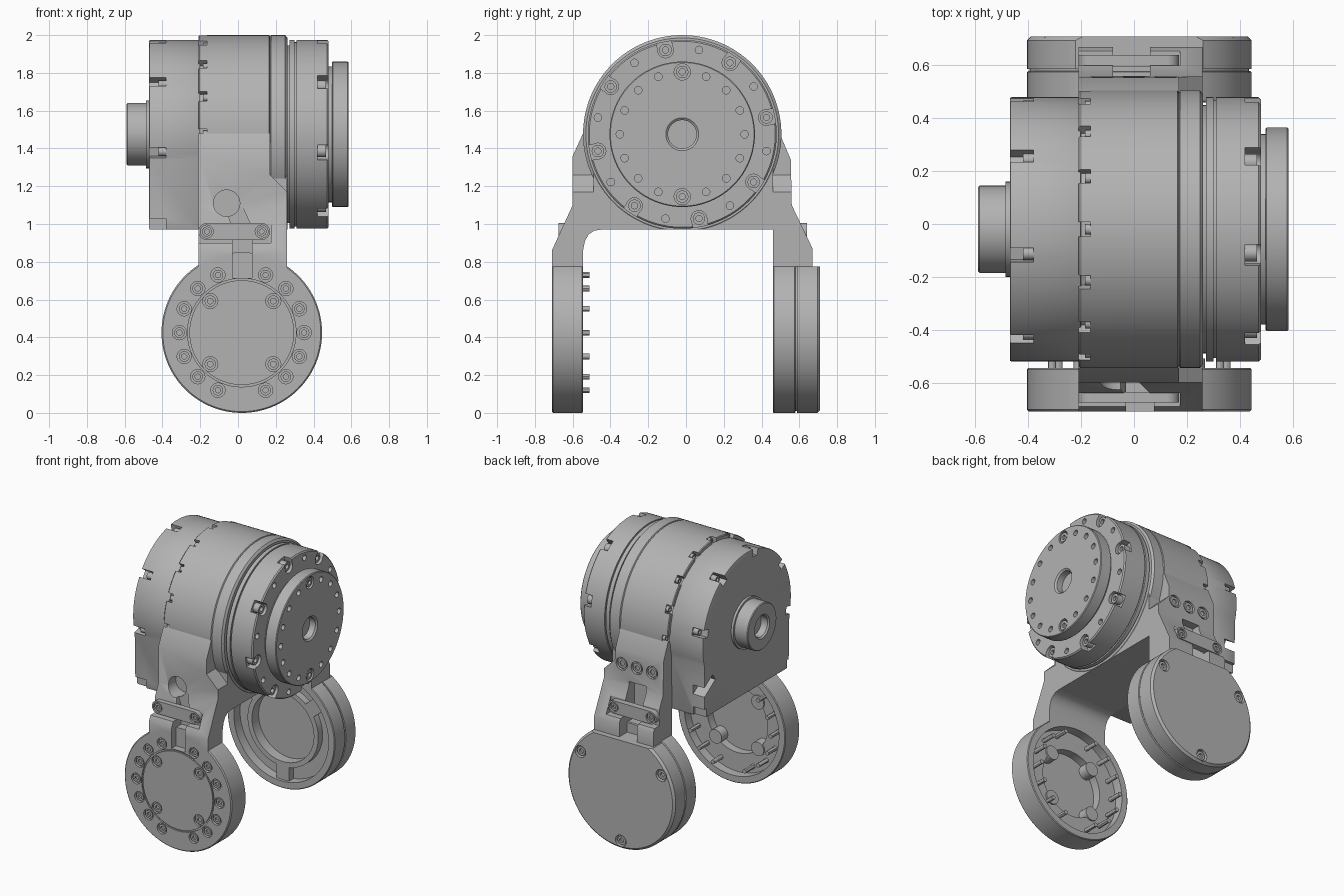
import bpy, bmesh, math
from mathutils import Matrix, Vector

cube = bpy.data.objects.get("Cube")
if cube:
    bpy.data.objects.remove(cube, do_unlink=True)

metal = bpy.data.materials.new("grey metal")
metal.use_nodes = True
GREY = (0.45, 0.45, 0.45, 1)
metal.diffuse_color = GREY
metal.node_tree.nodes["Principled BSDF"].inputs["Base Color"].default_value = GREY

MY, MZ = -0.02, 1.475      # motor axis, along x
JX, JZ, JR = 0.02, 0.425, 0.425  # lower joint discs, axis along y


def place(axis, u, v, w):
    return (w, u, v) if axis == "X" else (u, w, v)


def polar(cu, cv, r, deg):
    a = math.radians(deg)
    return cu + r * math.cos(a), cv + r * math.sin(a)


def lathe(bm, axis, u, v, profile, seg=96):
    """Turn (position, radius) points about an axis."""
    rings = []
    for w, r in profile:
        n = seg if r > 0 else 1
        rings.append([bm.verts.new(place(axis, *polar(u, v, r, 360 * i / seg), w)) for i in range(n)])
    for a, b in zip(rings, rings[1:]):
        for i in range(seg):
            j = (i + 1) % seg
            if len(a) == 1:
                bm.faces.new((a[0], b[i], b[j]))
            elif len(b) == 1:
                bm.faces.new((a[i], a[j], b[0]))
            else:
                bm.faces.new((a[i], a[j], b[j], b[i]))


def rod(bm, axis, u, v, w0, w1, r, seg=20):
    lathe(bm, axis, u, v, [(w0, 0), (w0, r), (w1, r), (w1, 0)], seg)


def bolt(bm, axis, u, v, w0, w1, r):
    mid = (w0 + w1) / 2
    lathe(bm, axis, u, v, [(w0, 0), (w0, r), (w1, r), (w1, r / 2), (mid, r / 2), (mid, 0)], 18)


def prism(bm, axis, points, w0, w1):
    ends = [[bm.verts.new(place(axis, u, v, w)) for u, v in points] for w in (w0, w1)]
    for e in ends:
        bm.faces.new(e)
    for i in range(len(points)):
        j = (i + 1) % len(points)
        bm.faces.new((ends[0][i], ends[0][j], ends[1][j], ends[1][i]))


def box(bm, lo, hi):
    prism(bm, "X", [(lo[1], lo[2]), (hi[1], lo[2]), (hi[1], hi[2]), (lo[1], hi[2])], lo[0], hi[0])


def notch(bm, deg, x0, x1, r0, r1, width):
    """Box on the motor rim, turned to face outward."""
    m = Matrix.Rotation(math.radians(deg), 2)
    pts = [m @ Vector(p) for p in ((r0, -width / 2), (r1, -width / 2), (r1, width / 2), (r0, width / 2))]
    prism(bm, "X", [(MY + p.x, MZ + p.y) for p in pts], x0, x1)


def finish(name, bm, cut=None, bevel=0):
    def to_object(b, n):
        bmesh.ops.recalc_face_normals(b, faces=b.faces)
        me = bpy.data.meshes.new(n)
        b.to_mesh(me)
        b.free()
        o = bpy.data.objects.new(n, me)
        bpy.context.collection.objects.link(o)
        return o
    ob = to_object(bm, name)
    ob.data.materials.append(metal)
    bpy.ops.object.select_all(action="DESELECT")
    bpy.context.view_layer.objects.active = ob
    ob.select_set(True)
    if bevel:
        mod = ob.modifiers.new("edge", "BEVEL")
        mod.width, mod.segments, mod.limit_method = bevel, 2, "ANGLE"
        bpy.ops.object.modifier_apply(modifier="edge")
    if cut:
        cutter = to_object(cut, "cutter")
        cutter.data.materials.append(metal)
        cutter.hide_render = True
        mod = ob.modifiers.new("cut", "BOOLEAN")
        mod.object, mod.operation, mod.solver, mod.use_self = cutter, "DIFFERENCE", "EXACT", True
        bpy.ops.object.modifier_apply(modifier="cut")
        bpy.data.objects.remove(cutter, do_unlink=True)
    bpy.ops.object.shade_smooth_by_angle(angle=math.radians(30))
    return ob


new = bmesh.new
bolts = new()
RIM = [11.25 + 45 * k for k in range(8)]

# Motor housing with screw notches on its rear rim
bm, cut = new(), new()
lathe(bm, "X", MY, MZ, [(-.21, 0), (-.21, .52), (-.205, .525), (.165, .525), (.17, .517), (.175, .525),
                        (.25, .525), (.262, .51), (.262, 0)], 128)
for k in range(9):
    notch(cut, 22.5 * k, -.25, -.165, .485, .6, .055)
    bolt(bolts, "X", *polar(MY, MZ, .503, 22.5 * k), -.16, -.185, .02)
box(cut, (-.3, -.6, .8), (.3, .6, .97))
finish("motor_housing", bm, cut)

# Front cover ring with bolt pockets
bm, cut = new(), new()
lathe(bm, "X", MY, MZ, [(.25, 0), (.25, .47), (.272, .47), (.272, .5), (.3, .5), (.3, .488), (.31, .488),
                        (.31, .5), (.472, .5), (.48, .492), (.48, 0)], 128)
for a in RIM:
    notch(cut, a, .42, .6, .455, .6, .08)
    rod(cut, "X", *polar(MY, MZ, .455, a), .42, .6, .042)
    bolt(bolts, "X", *polar(MY, MZ, .455, a), .41, .465, .033)
    rod(cut, "X", *polar(MY, MZ, .455, a + 22.5), .45, .6, .02)
finish("front_cover", bm, cut)

# Output flange with a ring of holes
bm, cut = new(), new()
lathe(bm, "X", MY, MZ, [(.47, 0), (.47, .36), (.497, .36), (.497, .38), (.502, .385), (.58, .385), (.585, .38),
                        (.585, .087), (.575, .075), (.53, .075), (.53, 0)])
for k in range(16):
    u, v = polar(MY, MZ, .33, 22.5 * k)
    big = k in (4, 12)
    rod(cut, "X", u, v, .555, .6, .043 if big else .02)
    if big:
        bolt(bolts, "X", u, v, .55, .58, .033)
finish("output_flange", bm, cut)

# Rear cover: round top, square foot
bm, cut = new(), new()
arc = [polar(MY, MZ, .5, -15 + 210 * i / 64) for i in range(65)]
prism(bm, "X", arc + [(-.495, .97), (.46, .97)], -.47, -.2)
for a in RIM[:5] + RIM[7:]:
    notch(cut, a, -.6, -.38, .45, .6, .055)
    bolt(bolts, "X", *polar(MY, MZ, .472, a), -.375, -.42, .024)
for y in (-.52, .44):
    box(cut, (-.6, y, .95), (-.38, y + .05, 1.03))
finish("rear_cover", bm, cut, .006)

# Rear hub with bore
bm = new()
lathe(bm, "X", MY, MZ, [(-.46, 0), (-.46, .18), (-.487, .18), (-.487, .165), (-.585, .165), (-.59, .16),
                        (-.59, .085), (-.58, .075), (-.53, .075), (-.53, 0)], 64)
finish("rear_hub", bm)

# Saddle block under the motor
bm = new()
box(bm, (-.21, -.49, .97), (.26, .46, 1.3))
finish("saddle", bm)


def shoulder_cut(bm, y0, y1):
    prism(bm, "Y", [(.17, 1.6), (.17, 1.26), (.26, 1.17), (.4, 1.17), (.4, 1.6)], y0, y1)


# Front arm neck, with cable hole and slot
bm, cut = new(), new()
prism(bm, "X", [(-.545, .74), (-.71, .74), (-.71, .86), (-.60, 1.1), (-.60, 1.36), (-.545, 1.48), (-.45, 1.4),
                (-.45, .97), (-.485, .965), (-.515, .945), (-.535, .91), (-.545, .86)], -.21, .26)
shoulder_cut(cut, -.8, -.3)
rod(cut, "Y", JX, JZ, -.8, -.5, .41, 96)
rod(cut, "Y", -.06, 1.11, -.8, -.52, .07, 32)
prism(cut, "Y", [(-.03, .7), (.075, .7), (.075, .98), (.005, 1.13), (-.06, 1.07), (-.03, .98)], -.8, -.6)
box(cut, (-.212, -.8, .9), (.175, -.64, 1.015))
finish("front_arm", bm, cut)

# Rear arm neck, with window
bm, cut = new(), new()
prism(bm, "X", [(.46, .74), (.58, .74), (.58, .775), (.67, .775), (.67, .87), (.56, 1.1), (.555, 1.34),
                (.50, 1.47), (.43, 1.4), (.43, .97), (.46, .97)], -.21, .26)
shoulder_cut(cut, .3, .8)
rod(cut, "Y", JX, JZ, .3, .579, .41, 96)
box(cut, (-.08, .5, .76), (.06, .8, 1.13))
box(cut, (-.212, .6, .9), (.175, .8, 1.015))
for x in (-.12, 0, .12):
    rod(cut, "Y", x, 1.24, .54, .6, .045)
    bolt(bolts, "Y", x, 1.24, .535, .553, .034)
finish("rear_arm", bm, cut)

# Clamp bars across both necks
for name, y0, y1, out in (("front_clamp", -.635, -.675, -1), ("rear_clamp", .595, .64, 1)):
    bm, cut = new(), new()
    ends = [polar(.125, .96, .045, -90 + 15 * i) for i in range(13)]
    ends += [polar(-.165, .96, .045, 90 + 15 * i) for i in range(13)]
    prism(bm, "Y", ends, y0, y1)
    for x in (-.165, .125):
        rod(cut, "Y", x, .96, y1 - out * .015, y1 + out * .02, .034)
        bolt(bolts, "Y", x, .96, y1 - out * .025, y1 - out * .004, .026)
    finish(name, bm, cut)

# Front joint disc: hollow back, bolt circle, pins
bm, cut, pins = new(), new(), new()
lathe(bm, "Y", JX, JZ, [(-.71, 0), (-.71, .277), (-.7, .277), (-.7, .287), (-.71, .287), (-.71, .418),
                        (-.703, JR), (-.55, JR), (-.545, .42), (-.545, .375), (-.61, .375), (-.61, .24),
                        (-.67, .24), (-.67, 0)], 128)
for k in range(16):
    if k not in (4, 12):
        u, v = polar(JX, JZ, .33, 22.5 * k)
        rod(cut, "Y", u, v, -.8, -.69, .038)
        bolt(bolts, "Y", u, v, -.68, -.705, .028)
        rod(pins, "Y", u, v, -.62, -.51, .015, 12)
for k in range(4):
    u, v = polar(JX, JZ, .236, 45 + 90 * k)
    rod(cut, "Y", u, v, -.8, -.695, .04)
    bolt(bolts, "Y", u, v, -.685, -.705, .03)
    rod(pins, "Y", u, v, -.68, -.6, .05, 24)
box(cut, (-.03, -.8, .715), (.075, -.66, .9))
finish("front_joint_disc", bm, cut)
finish("joint_pins", pins)

# Rear joint disc with grooved inner face
bm = new()
lathe(bm, "Y", JX, JZ, [(.58, 0), (.58, .42), (.575, JR), (.465, JR), (.46, .42), (.46, .375), (.53, .375),
                        (.53, .28), (.48, .28), (.48, .245), (.555, .245), (.555, 0)], 128)
finish("rear_joint_disc", bm)
bm = new()
for a in (40, 140, 270):
    m = Matrix.Rotation(math.radians(a), 2)
    corners = [m @ Vector(p) for p in ((.27, -.05), (.38, -.05), (.38, .05), (.27, .05))]
    prism(bm, "Y", [(JX + p.x, JZ + p.y) for p in corners], .48, .54)
finish("groove_webs", bm)

# Rear joint cover, flat on top, with three edge screws
bm, cut = new(), new()
lathe(bm, "Y", JX, JZ, [(.575, 0), (.575, .415), (.587, .415), (.587, JR), (.695, JR), (.71, .41), (.71, 0)], 128)
box(cut, (-.6, .5, .775), (.6, .8, 1))
for a in (30, 150, 270):
    u, v = polar(JX, JZ, .37, a)
    rod(cut, "Y", u, v, .68, .8, .042)
    bolt(bolts, "Y", u, v, .67, .7, .032)
finish("rear_joint_cover", bm, cut)

finish("bolts", bolts)
